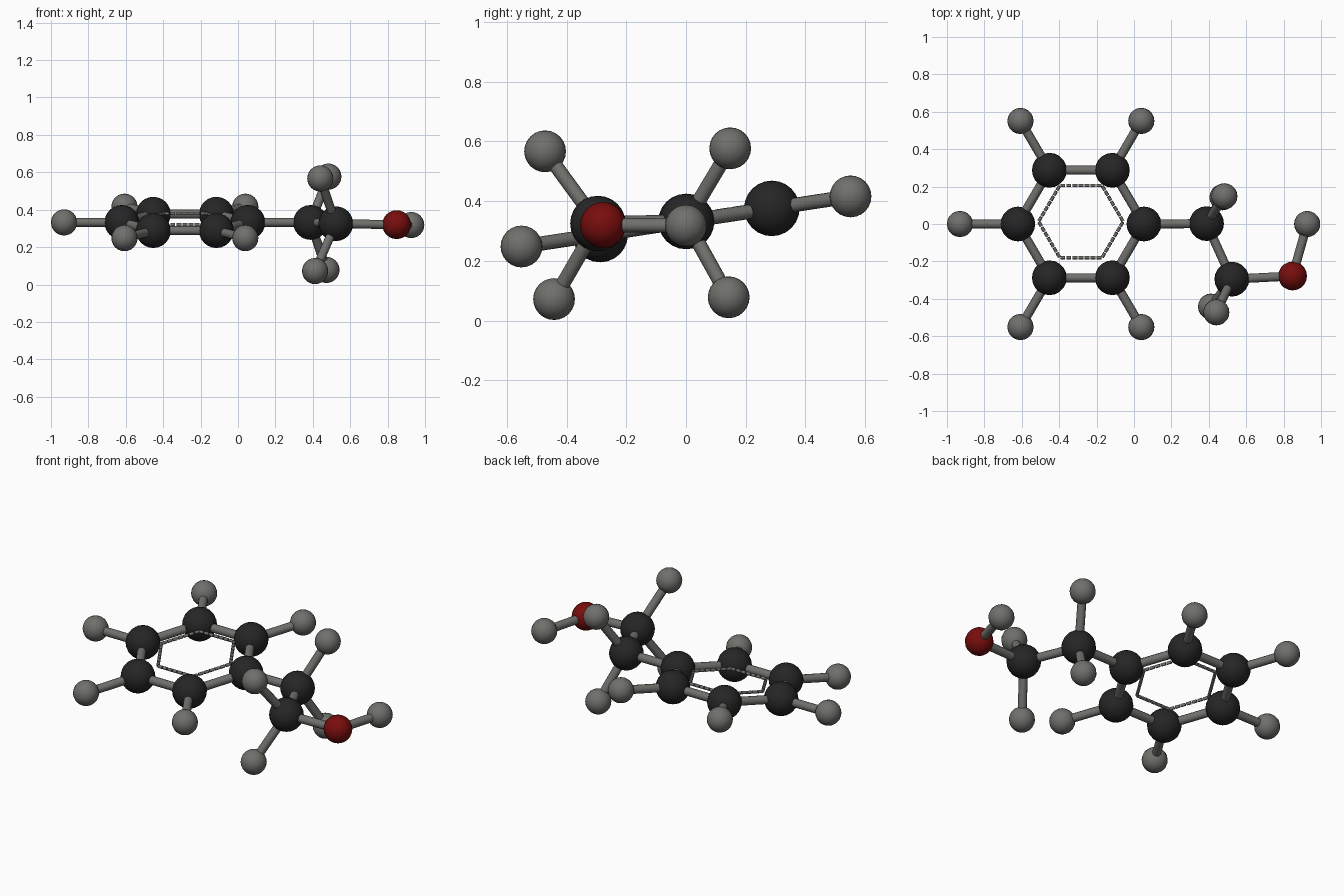
import bpy, math
from mathutils import Vector

if "Cube" in bpy.data.objects:
    bpy.data.objects.remove(bpy.data.objects["Cube"])


def material(name, rgb):
    m = bpy.data.materials.new(name)
    m.diffuse_color = (*rgb, 1)
    m.use_nodes = True
    m.node_tree.nodes["Principled BSDF"].inputs["Base Color"].default_value = m.diffuse_color
    return m


BLACK = material("charcoal", (0.019, 0.019, 0.019))
GREY = material("warm_grey", (0.16, 0.16, 0.15))
RED = material("dark_red", (0.19, 0.004, 0.004))


def finish(name, mat, angle):
    o = bpy.context.object
    o.name = name
    o.data.materials.append(mat)
    bpy.ops.object.shade_smooth_by_angle(angle=math.radians(angle))
    return o


def ball(name, p, r, mat, seg=20, rings=12):
    bpy.ops.mesh.primitive_uv_sphere_add(segments=seg, ring_count=rings, radius=r, location=p)
    return finish(name, mat, 40)


def rod(name, a, b, r, sides=12):
    a, b = Vector(a), Vector(b)
    d = b - a
    bpy.ops.mesh.primitive_cylinder_add(vertices=sides, radius=r, depth=d.length, location=(a + b) / 2)
    bpy.context.object.rotation_euler = d.to_track_quat('Z', 'Y').to_euler()
    return finish(name, GREY, 50)


TILT = 0.15   # rise of the ring plane along y
CX, CZ = -0.284, 0.332


def ring_point(radius, i, dy=0.0, dz=0.0):
    a = math.radians(60 * i)
    y = radius * math.sin(a)
    return Vector((CX + radius * math.cos(a), y * 0.985 + dy, CZ + TILT * y + dz))


C_R, H_R, O_R, BOND = 0.093, 0.07, 0.077, 0.024

# Six-sided ring with outer small balls (none where the chain attaches)
for i in range(6):
    p = ring_point(0.337, i)
    ball("ring_black_ball", p, C_R, BLACK)
    rod("ring_rod", p, ring_point(0.337, i + 1), BOND)
    if i:
        q = ring_point(0.646, i)
        ball("ring_grey_ball", q, H_R, GREY)
        rod("outer_rod", p, q, BOND)

# Dashed inner hexagon
DASHES = 7
for i in range(6):
    a = ring_point(0.226, i, 0.013, 0.018)
    b = ring_point(0.226, i + 1, 0.013, 0.018)
    for k in range(DASHES):
        rod("ring_dash", a.lerp(b, (k + 0.1) / DASHES), a.lerp(b, (k + 0.9) / DASHES), 0.009, 8)

# Side chain
c1 = (0.388, 0.002, 0.332)
c2 = (0.523, -0.295, 0.325)
ox = (0.848, -0.278, 0.32)
tip = (0.926, 0.0, 0.318)
ball("chain_black_ball", c1, C_R, BLACK)
ball("chain_black_ball", c2, C_R, BLACK)
ball("red_ball", ox, O_R, RED)
ball("tip_grey_ball", tip, H_R, GREY)
path = [ring_point(0.337, 0), c1, c2, ox, tip]
for a, b in zip(path, path[1:]):
    rod("chain_rod", a, b, BOND)

# Upper and lower small balls on the chain
for base, p in ((c1, (0.483, 0.148, 0.577)), (c1, (0.473, 0.143, 0.078)),
                (c2, (0.44, -0.472, 0.567)), (c2, (0.412, -0.442, 0.072))):
    ball("chain_grey_ball", p, H_R, GREY)
    rod("chain_side_rod", base, p, BOND)
